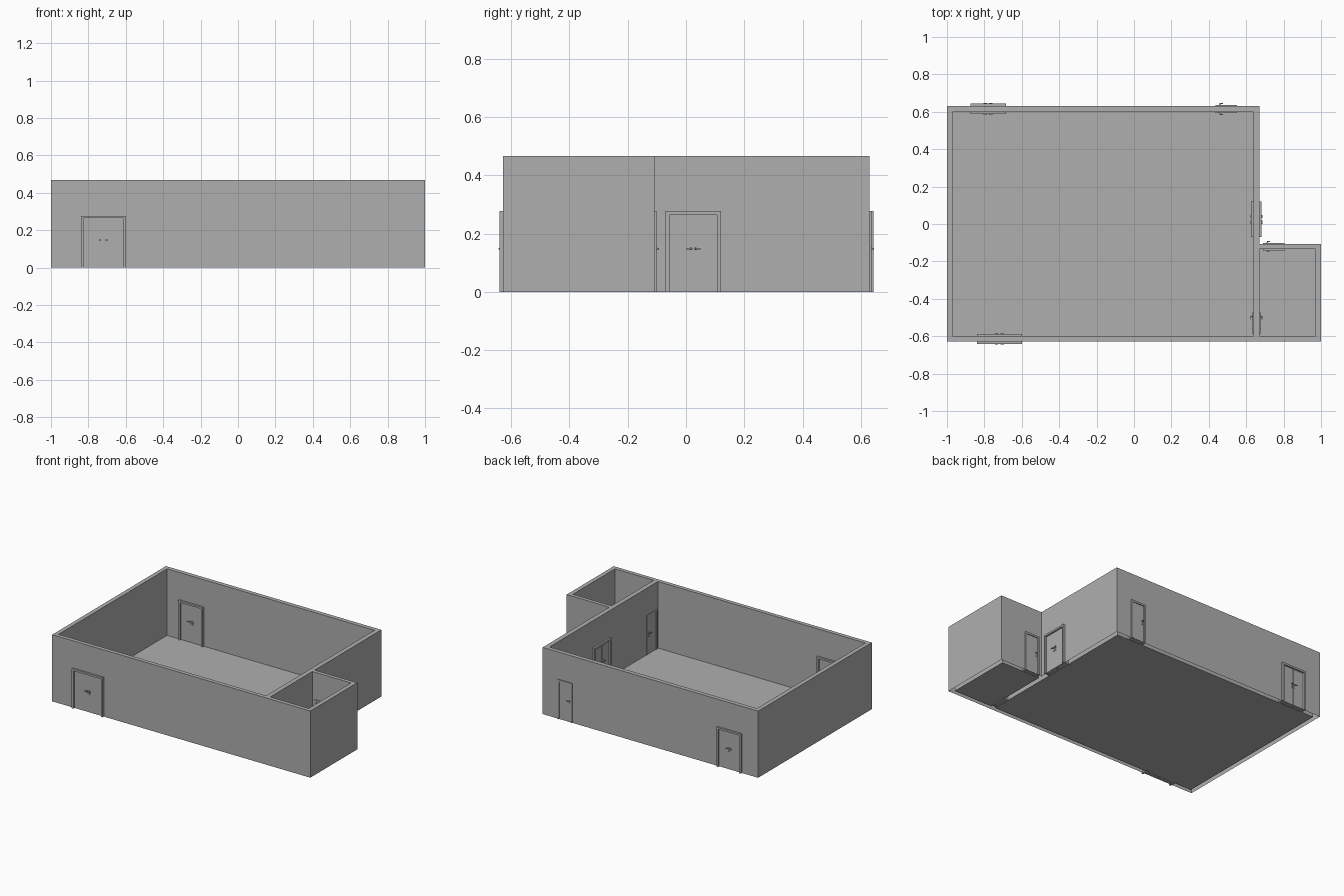
import bpy, bmesh, math
from mathutils import Matrix, Vector

if "Cube" in bpy.data.objects:
    bpy.data.objects.remove(bpy.data.objects["Cube"])

grey = bpy.data.materials.new("plain grey")
grey.use_nodes = True
colour = (0.43, 0.43, 0.43, 1)
grey.diffuse_color = colour
grey.node_tree.nodes["Principled BSDF"].inputs["Base Color"].default_value = colour

HEIGHT = 0.467
DOOR_HEIGHT = 0.277
CASING = 0.013


def finish(name, bm):
    mesh = bpy.data.meshes.new(name)
    bm.to_mesh(mesh)
    bm.free()
    mesh.materials.append(grey)
    obj = bpy.data.objects.new(name, mesh)
    bpy.context.collection.objects.link(obj)
    return obj


def rectangle(x0, x1, y0, y1):
    return [(x0, y0), (x1, y0), (x1, y1), (x0, y1)]


# Outline of the building and its two rooms
outline = [(-1, -0.628), (1, -0.628), (1, -0.108), (0.67, -0.108), (0.67, 0.63), (-1, 0.63)]
hall = rectangle(-0.97, 0.638, -0.6, 0.6)
annex = rectangle(0.67, 0.97, -0.6, -0.134)

# Walls: upright faces around each loop, capped on top and open underneath
bm = bmesh.new()
rim = []
for loop, inward in ((outline, False), (hall, True), (annex, True)):
    points = loop[::-1] if inward else loop
    low = [bm.verts.new((x, y, 0)) for x, y in points]
    high = [bm.verts.new((x, y, HEIGHT)) for x, y in points]
    for i in range(len(points)):
        j = (i + 1) % len(points)
        face = bm.faces.new((low[i], low[j], high[j], high[i]))
        rim.append(bm.edges.get((high[i], high[j])))
bmesh.ops.triangle_fill(bm, use_beauty=True, edges=rim, normal=Vector((0, 0, 1)))
finish("walls", bm)

# Floors
for name, room in (("hall_floor", hall), ("annex_floor", annex)):
    bm = bmesh.new()
    bm.faces.new([bm.verts.new((x, y, 0.001)) for x, y in room])
    finish(name, bm)


def box(bm, u0, u1, v0, v1, z0, z1):
    size = Matrix.Diagonal((u1 - u0, v1 - v0, z1 - z0, 1))
    centre = Matrix.Translation(((u0 + u1) / 2, (v0 + v1) / 2, (z0 + z1) / 2))
    bmesh.ops.create_cube(bm, size=1, matrix=centre @ size)


def handle(bm, u, face, out, toward):
    """Lever and lock on one side of a leaf; out is the facing sign."""
    turn = Matrix.Rotation(math.pi / 2, 4, "X")
    for z, depth in ((0.148, 0.006), (0.13, 0.004)):
        place = Matrix.Translation((u, face + out * depth / 2, z))
        bmesh.ops.create_cone(bm, cap_ends=True, segments=12, radius1=0.005,
                              radius2=0.005, depth=depth, matrix=place @ turn)
    v0, v1 = sorted((face + out * 0.005, face + out * 0.013))
    box(bm, u - 0.002, u + 0.002, v0, v1, 0.146, 0.15)
    u0, u1 = sorted((u - toward * 0.002, u + toward * 0.016))
    v0, v1 = sorted((face + out * 0.01, face + out * 0.014))
    box(bm, u0, u1, v0, v1, 0.146, 0.15)


def door(name, u0, u1, v0, v1, proud, handles, along_y=False):
    """Casing, leaves and handles; u runs along the wall, v through it."""
    swap = Matrix(((0, 1, 0, 0), (1, 0, 0, 0), (0, 0, 1, 0), (0, 0, 0, 1)))
    a, b = v0 - proud, v1 + proud
    top = DOOR_HEIGHT - CASING
    casing, leaves, levers = bmesh.new(), bmesh.new(), bmesh.new()
    box(casing, u0, u0 + CASING, a, b, 0, DOOR_HEIGHT)
    box(casing, u1 - CASING, u1, a, b, 0, DOOR_HEIGHT)
    box(casing, u0 + CASING, u1 - CASING, a, b, top, DOOR_HEIGHT)
    # Leaves stand just clear of the wall on both sides
    count = len(handles)
    width = (u1 - u0 - 2 * CASING) / count
    for i, (u, toward) in enumerate(handles):
        start = u0 + CASING + i * width
        box(leaves, start + 0.001, start + width - 0.001, v0 - 0.002, v1 + 0.002, 0.002, top - 0.001)
        handle(levers, u, v0 - 0.002, -1, toward)
        handle(levers, u, v1 + 0.002, 1, toward)
    for part, bm in (("casing", casing), ("leaves", leaves), ("handles", levers)):
        if along_y:
            bmesh.ops.transform(bm, matrix=swap, verts=bm.verts)
        bmesh.ops.recalc_face_normals(bm, faces=bm.faces)
        finish(name + "_" + part, bm)


def pair(u0, u1):
    middle = (u0 + u1) / 2
    return [(middle - 0.008, -1), (middle + 0.008, 1)]


# Double doors
door("front_double_door", -0.84, -0.6, -0.628, -0.6, CASING, pair(-0.84, -0.6))
door("back_double_door", -0.875, -0.685, 0.6, 0.63, CASING, pair(-0.875, -0.685))
door("side_double_door", -0.07, 0.12, 0.638, 0.67, CASING, pair(-0.07, 0.12), True)

# Single doors
door("back_single_door", 0.437, 0.552, 0.6, 0.63, 0.007, [(0.46, 1)])
door("annex_door", 0.69, 0.805, -0.134, -0.108, 0.007, [(0.712, 1)])
door("partition_door", -0.588, -0.473, 0.638, 0.67, 0.005, [(-0.495, -1)], True)
